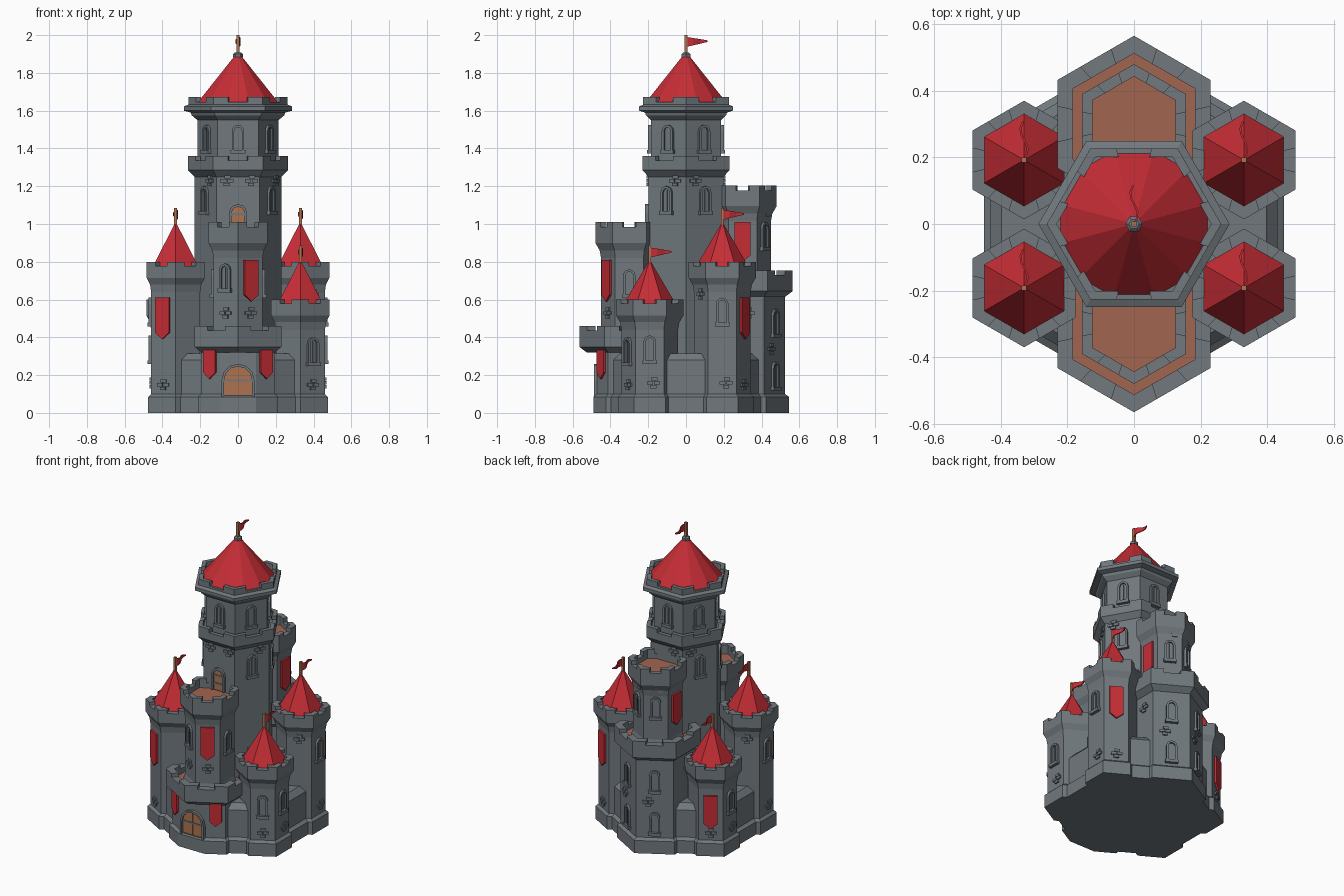
import bpy, bmesh, math
from mathutils import Matrix, Vector

if "Cube" in bpy.data.objects:
    bpy.data.objects.remove(bpy.data.objects["Cube"])


def material(name, rgb):
    m = bpy.data.materials.new(name)
    m.diffuse_color = (*rgb, 1)
    m.use_nodes = True
    m.node_tree.nodes["Principled BSDF"].inputs["Base Color"].default_value = m.diffuse_color
    return m


STONE = material("grey stone", (0.165, 0.19, 0.208))
RED = material("red cloth and tiles", (0.56, 0.026, 0.036))
FLOOR = material("brown floor", (0.36, 0.13, 0.08))
WOOD = material("brown wood", (0.42, 0.17, 0.08))


def finish(bm, name, mat):
    bmesh.ops.recalc_face_normals(bm, faces=bm.faces)
    me = bpy.data.meshes.new(name)
    bm.to_mesh(me)
    bm.free()
    me.materials.append(mat)
    ob = bpy.data.objects.new(name, me)
    bpy.context.collection.objects.link(ob)


def poly(c, r, rot=30, n=6, chop=None):
    """Regular polygon; chop cuts off the front vertex at a given y."""
    out = []
    for i in range(n):
        a = math.radians(rot + 360 * i / n)
        x, y = c[0] + r * math.cos(a), c[1] + r * math.sin(a)
        if chop is not None and y < chop and abs(x) < 0.01:
            w = (chop - y) * math.sqrt(3)
            out += [(-w, chop), (w, chop)]
        else:
            out.append((x, y))
    return out


def loft(name, mat, c, prof, rot=30, n=6, chops=None):
    """Stack of polygons following (radius, z) pairs."""
    bm = bmesh.new()
    rings = []
    for i, (r, z) in enumerate(prof):
        pts = poly(c, r, rot, n, chops[i] if chops else None)
        rings.append([bm.verts.new((x, y, z)) for x, y in pts])
    for a, b in zip(rings, rings[1:]):
        for i in range(len(a)):
            j = (i + 1) % len(a)
            bm.faces.new((a[i], a[j], b[j], b[i]))
    bm.faces.new(rings[0])
    bm.faces.new(rings[-1])
    finish(bm, name, mat)


def prism(bm, pts, M, d, d0=0.0):
    """Outline in the local xy plane, extruded from d0 to d along local z."""
    lo = [bm.verts.new(M @ Vector((x, y, d0))) for x, y in pts]
    hi = [bm.verts.new(M @ Vector((x, y, d))) for x, y in pts]
    bm.faces.new(lo)
    bm.faces.new(hi)
    for i in range(len(pts)):
        j = (i + 1) % len(pts)
        bm.faces.new((lo[i], lo[j], hi[j], hi[i]))


def battlement(name, c, ro, ri, z0, z1, z2, rot=30, part=0.3):
    """Parapet ring with a merlon wrapped round each corner."""
    bm = bmesh.new()
    I = Matrix.Identity(4)
    O = [Vector(p) for p in poly(c, ro, rot)]
    N = [Vector(p) for p in poly(c, ri, rot)]
    for i in range(6):
        j, k = (i + 1) % 6, i - 1
        prism(bm, [O[i], O[j], N[j], N[i]], I, z1, z0)
        prism(bm, [O[i].lerp(O[k], part), O[i], O[i].lerp(O[j], part),
                   N[i].lerp(N[j], part), N[i], N[i].lerp(N[k], part)], I, z2, z1)
    finish(bm, name, STONE)


def wall(c, ang, dist, z, off=0.0):
    """Frame on a wall: x along it, y up, z outward."""
    a = math.radians(ang)
    n, t = Vector((math.cos(a), math.sin(a), 0)), Vector((-math.sin(a), math.cos(a), 0))
    p = Vector((c[0], c[1], z)) + n * dist + t * off
    return Matrix(((t.x, 0, n.x, p.x), (t.y, 0, n.y, p.y), (0, 1, 0, p.z), (0, 0, 0, 1)))


def box(x0, x1, y0, y1):
    return [(x0, y0), (x1, y0), (x1, y1), (x0, y1)]


def arch(w, h, y0=0.0):
    r = w / 2
    return [(-r, y0), (r, y0)] + [(r * math.cos(math.pi * i / 6), h - r + r * math.sin(math.pi * i / 6))
                                  for i in range(7)]


def arch_frame(bm, M, w, h, t, d):
    a, b = arch(w, h), arch(w - 2 * t, h - t)
    for i in range(1, len(a)):
        j = (i + 1) % len(a)
        prism(bm, [a[i], a[j], b[j], b[i]], M, d, -0.005)


def window(c, ang, dist, z, w=0.066, h=0.14):
    M = wall(c, ang, dist, z)
    bm = bmesh.new()
    arch_frame(bm, M, w, h, 0.013, 0.014)
    prism(bm, arch(w - 0.026, h - 0.013), M, 0.003, -0.005)
    prism(bm, box(-w / 2 - 0.006, w / 2 + 0.006, -0.012, 0.008), M, 0.02, -0.005)
    prism(bm, box(-0.003, 0.003, 0, h - 0.02), M, 0.007, -0.005)
    finish(bm, "window", STONE)


def door(c, ang, dist, z, w, h):
    M = wall(c, ang, dist, z)
    bm = bmesh.new()
    arch_frame(bm, M, w, h, 0.014, 0.018)
    for y in (0.25, 0.6):
        prism(bm, box(-w / 2 + 0.014, w / 2 - 0.014, h * y, h * y + 0.012), M, 0.011)
    finish(bm, "door_frame", STONE)
    bm = bmesh.new()
    prism(bm, arch(w - 0.028, h - 0.014), M, 0.007, -0.005)
    prism(bm, box(-0.002, 0.002, 0, h - 0.02), M, 0.01)
    finish(bm, "door_leaf", WOOD)


def banner(c, ang, dist, z0, z1, w=0.085, off=0.0):
    bm = bmesh.new()
    h = z1 - z0
    prism(bm, [(0, 0), (w / 2, 0.035), (w / 2, h), (-w / 2, h), (-w / 2, 0.035)],
          wall(c, ang, dist, z0, off), 0.016, 0.004)
    finish(bm, "banner", RED)


def bricks(c, ang, dist, z, off=0.0):
    bm = bmesh.new()
    M = wall(c, ang, dist, z, off)
    for x, y in ((0, 0), (-0.018, 0.02), (0.019, 0.021), (0.004, 0.041)):
        prism(bm, box(x - 0.016, x + 0.016, y, y + 0.017), M, 0.009, -0.005)
    finish(bm, "raised_bricks", STONE)


def flag(c, z, top):
    loft("flag_pole", WOOD, c, [(0.011, z - 0.03), (0.011, top)], 45, 4)
    bm = bmesh.new()
    rows = []
    for i in range(7):
        u = i / 6
        x = c[0] + 0.011 * math.sin(u * 6)
        h = 0.027 * (1 - 0.85 * u)
        zc = top - 0.036 + 0.004 * u
        rows.append([bm.verts.new((x + s, c[1] + 0.115 * u, zc + e * h))
                     for s, e in ((-.003, -1), (.003, -1), (.003, 1), (-.003, 1))])
    for a, b in zip(rows, rows[1:]):
        for i in range(4):
            bm.faces.new((a[i], a[i - 1], b[i - 1], b[i]))
    bm.faces.new(rows[0])
    bm.faces.new(rows[-1])
    finish(bm, "pennant", RED)


# Curtain wall and plinth
loft("curtain_wall", STONE, (0, 0),
     [(0.52, 0), (0.52, 0.085), (0.497, 0.1), (0.497, 0.28), (0.46, 0.315)],
     chops=[-0.49, -0.49, -0.47, -0.47, -0.45])

# Corner towers: tall and short ones on opposite corners
for sx, sy, top in ((-1, -1, 0.8), (1, 1, 0.8), (1, -1, 0.6), (-1, 1, 0.6)):
    c = (0.33 * sx, 0.192 * sy)
    loft("corner_tower", STONE, c, [(0.168, 0), (0.168, 0.085), (0.15, 0.1), (0.15, top - 0.16),
                                    (0.157, top - 0.12), (0.178, top - 0.085), (0.178, top - 0.045)])
    battlement("corner_battlement", c, 0.178, 0.138, top - 0.046, top - 0.022, top)
    loft("corner_roof", RED, c, [(0.142, top - 0.03), (0.004, top + 0.205)])
    flag(c, top + 0.2, top + 0.285)
    side = 0 if sx > 0 else 180
    front = sy * (60 if sx > 0 else 120)
    if top > 0.7:
        banner(c, front, 0.13, 0.39, 0.61)
        window(c, side, 0.13, 0.47)
        bricks(c, front, 0.13, 0.12)
        bricks(c, -front, 0.13, 0.6)
    else:
        window(c, side, 0.13, 0.27)
        if sy < 0:
            window(c, front, 0.13, 0.26)
        else:
            banner(c, front, 0.13, 0.18, 0.4)
        bricks(c, front, 0.13, 0.12)
    bricks(c, side, 0.13, 0.13, 0.02)

# Front gatehouse and back bastion, each with a turret on top
F, B = (0, -0.3), (0, 0.3)
for c, s, top, ttop in ((F, -1, 0.46, 1.01), (B, 1, 0.755, 1.205)):
    ch = [-0.49, -0.49, -0.47, -0.47] if s < 0 else None
    loft("bastion", STONE, c, [(0.245, 0), (0.245, 0.085), (0.225, 0.1), (0.225, top - 0.12)], chops=ch)
    loft("bastion_corbel", STONE, c, [(0.225, top - 0.14), (0.265, top - 0.11), (0.265, top - 0.07)])
    loft("bastion_floor", FLOOR, c, [(0.225, top - 0.075), (0.225, top - 0.06)])
    battlement("bastion_battlement", c, 0.265, 0.212, top - 0.075, top - 0.025, top)
    loft("turret", STONE, c, [(0.165, top - 0.08), (0.15, top - 0.03), (0.15, ttop - 0.19),
                              (0.157, ttop - 0.15), (0.18, ttop - 0.11), (0.18, ttop - 0.07)])
    loft("turret_floor", FLOOR, c, [(0.15, ttop - 0.075), (0.15, ttop - 0.06)])
    battlement("turret_battlement", c, 0.18, 0.143, ttop - 0.075, ttop - 0.027, ttop)

door((0, 0), -90, 0.47, 0.025, 0.175, 0.235)
for a, o in ((-60, 0.055), (-120, -0.055)):
    banner(F, a, 0.195, 0.18, 0.335, 0.075, o)
banner(F, -60, 0.13, 0.59, 0.81)
for a in (-120, 0, 180):
    window(F, a, 0.13, 0.65 if a == -120 else 0.62)
for a in (-60, -120):
    bricks(F, a, 0.13, 0.5)
for a in (0, 180):
    bricks(F, a, 0.195, 0.25)
    banner(B, a, 0.13, 0.8, 1.01)
    bricks(B, a, 0.195, 0.5, 0.03)
for a in (60, 120):
    for z in (0.13, 0.41):
        window(B, a, 0.195, z)
    window(B, a, 0.13, 0.87)
    bricks(B, a, 0.195, 0.31, -0.04)
    bricks(B, a, 0.13, 1.04, 0.03)

# Central keep
K = (0, 0)
loft("keep_body", STONE, K, [(0.23, 0), (0.23, 1.25), (0.265, 1.285), (0.265, 1.315)], 0)
battlement("keep_lower_battlement", K, 0.265, 0.235, 1.31, 1.335, 1.36, 0)
loft("keep_upper_body", STONE, K, [(0.215, 1.3), (0.215, 1.55), (0.245, 1.575), (0.25, 1.59),
                                   (0.287, 1.6), (0.287, 1.622), (0.262, 1.632)], 0)
battlement("keep_top_battlement", K, 0.262, 0.232, 1.625, 1.645, 1.672, 0)
for i in range(6):
    a = 30 + 60 * i
    window(K, a, 0.186, 1.385)
    bricks(K, a, 0.199, 1.2, 0.05 if i % 2 else -0.06)
    if a % 180 != 90:
        window(K, a, 0.199, 1.06)
bricks(K, -90, 0.199, 1.2, 0.07)
door(K, -90, 0.199, 0.955, 0.095, 0.15)

# Keep roof, finial and flag
loft("keep_roof", RED, K, [(0.228, 1.635), (0.01, 1.9)], 15, 12)
loft("roof_finial", STONE, K, [(0.026, 1.885), (0.026, 1.9), (0.016, 1.908)], 0)
flag(K, 1.9, 2.0)
